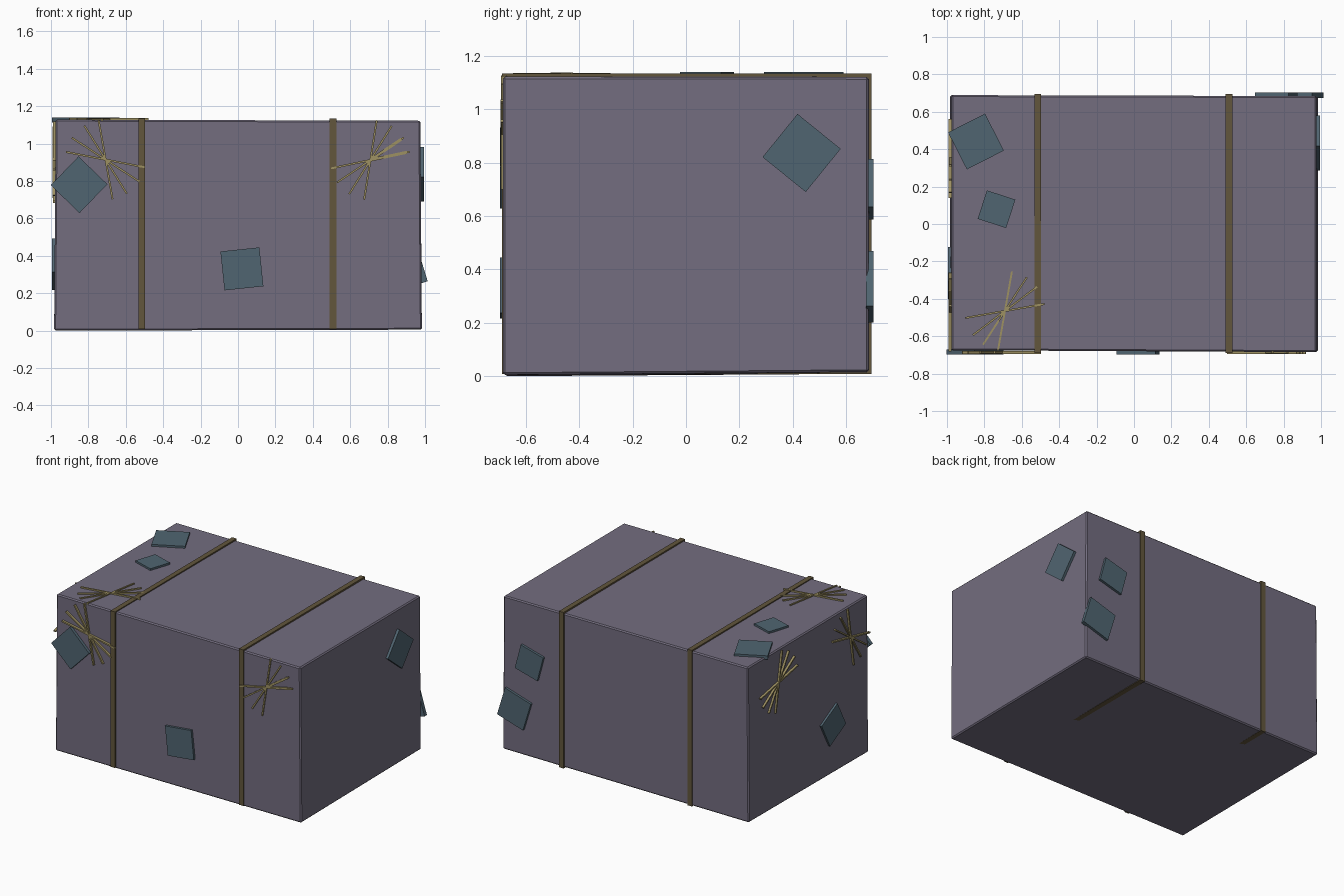
import bpy, bmesh, math
from mathutils import Vector, Matrix

if "Cube" in bpy.data.objects:
    bpy.data.objects.remove(bpy.data.objects["Cube"])


def srgb(*c):
    return [((v / 255 + 0.055) / 1.055) ** 2.4 for v in c] + [1.0]


def material(name, *c):
    m = bpy.data.materials.new(name)
    m.diffuse_color = srgb(*c)
    m.use_nodes = True
    m.node_tree.nodes["Principled BSDF"].inputs["Base Color"].default_value = m.diffuse_color
    return m


BODY = material("dusty_purple", 115, 109, 127)
PATCH = material("slate_teal", 80, 101, 113)
STRAP = material("dark_olive", 98, 86, 60)
STRAW = material("pale_straw", 158, 145, 98)


def finish(bm, name, mat):
    bmesh.ops.recalc_face_normals(bm, faces=bm.faces)
    me = bpy.data.meshes.new(name)
    bm.to_mesh(me)
    bm.free()
    me.materials.append(mat)
    ob = bpy.data.objects.new(name, me)
    bpy.context.collection.objects.link(ob)
    return ob


# Each face of the crate: origin on the surface, right, up and outward directions
FACES = {
    "front": ((0, -0.682, 0), (1, 0, 0), (0, 0, 1), (0, -1, 0)),
    "back": ((0, 0.687, 0), (1, 0, 0), (0, 0, 1), (0, 1, 0)),
    "left": ((-0.98, 0, 0), (0, 1, 0), (0, 0, 1), (-1, 0, 0)),
    "right": ((0.98, 0, 0), (0, 1, 0), (0, 0, 1), (1, 0, 0)),
    "top": ((0, 0, 1.124), (1, 0, 0), (0, 1, 0), (0, 0, 1)),
}


def slab(bm, face, u, v, w, h, angle, low, high):
    """Rotated box lying on a crate face, from depth low to depth high."""
    o, r, t, n = (Vector(a) for a in FACES[face])
    c, s = math.cos(math.radians(angle)), math.sin(math.radians(angle))
    pos = o + r * u + t * v + n * (low + high) / 2
    m = Matrix((r * c + t * s, t * c - r * s, n)).transposed().to_4x4()
    m.translation = pos
    bmesh.ops.create_cube(bm, size=1, matrix=m @ Matrix.Diagonal((w, h, high - low, 1)))


# Slightly crooked crate body
bm = bmesh.new()
bmesh.ops.create_cube(bm, size=2)
bottom = {(-1, -1): 0.0, (1, -1): 0.005, (-1, 1): 0.009, (1, 1): 0.016}
top = {(-1, -1): 1.128, (1, -1): 1.122, (-1, 1): 1.124, (1, 1): 1.12}
for v in bm.verts:
    key = (round(v.co.x), round(v.co.y))
    up = v.co.z > 0
    v.co.x = key[0] * (0.975 if up else 0.983)
    v.co.y = {(-1, -1): -0.675, (1, -1): -0.685, (-1, 1): 0.689, (1, 1): 0.684}[key]
    v.co.z = (top if up else bottom)[key]
bmesh.ops.bevel(bm, geom=bm.edges[:], offset=0.008, segments=1, affect='EDGES')
finish(bm, "crate_body", BODY)

# Two bands wrapped around the crate
for name, x in (("strap_left", -0.515), ("strap_right", 0.508)):
    bm = bmesh.new()
    for y0, y1, z0, z1 in ((-0.69, -0.665, 0.009, 1.133), (0.67, 0.694, 0.009, 1.133),
                           (-0.665, 0.67, 1.108, 1.133), (-0.665, 0.67, 0.009, 0.03)):
        m = Matrix.Translation((x, (y0 + y1) / 2, (z0 + z1) / 2))
        bmesh.ops.create_cube(bm, size=1, matrix=m @ Matrix.Diagonal((0.036, y1 - y0, z1 - z0, 1)))
    finish(bm, name, STRAP)

# Square repair patches: face, position, size, angle
for i, (face, u, v, s, a) in enumerate((
        ("front", -0.85, 0.78, 0.214, 46), ("front", 0.021, 0.33, 0.209, 6),
        ("right", 0.433, 0.836, 0.208, -39), ("left", -0.262, 0.355, 0.205, -28),
        ("top", -0.845, 0.441, 0.222, 27), ("top", -0.735, 0.079, 0.16, -18),
        ("back", 0.76, 0.70, 0.185, 15), ("back", 0.88, 0.335, 0.215, 17))):
    bm = bmesh.new()
    slab(bm, face, u, v, s, s, a, -0.012, 0.015)
    finish(bm, f"patch_{face}_{i}", PATCH)

# Star-shaped bundles of thin straws near the corners
LEAN_RIGHT, LEAN_LEFT = (81, 58, 34, 12), (100, 122, 147, 169)
for i, (face, u, v, angles) in enumerate((
        ("front", -0.708, 0.914, LEAN_LEFT), ("front", 0.708, 0.912, LEAN_RIGHT),
        ("top", -0.69, -0.465, (80, 57, 37, 10)),
        ("left", 0.35, 0.895, LEAN_LEFT), ("left", -0.47, 0.905, LEAN_RIGHT))):
    bm = bmesh.new()
    for k, a in enumerate(angles):
        slab(bm, face, u, v, 0.43, 0.01, a, -0.004, 0.010 + 0.001 * k)
    if face == "front" and u > 0:
        # two straws are thicker on their outer half
        for a in angles[2:]:
            c, s = math.cos(math.radians(a)), math.sin(math.radians(a))
            slab(bm, face, u + 0.1 * c, v + 0.1 * s, 0.2, 0.016, a, -0.004, 0.010)
    finish(bm, f"straw_star_{face}_{i}", STRAW)
